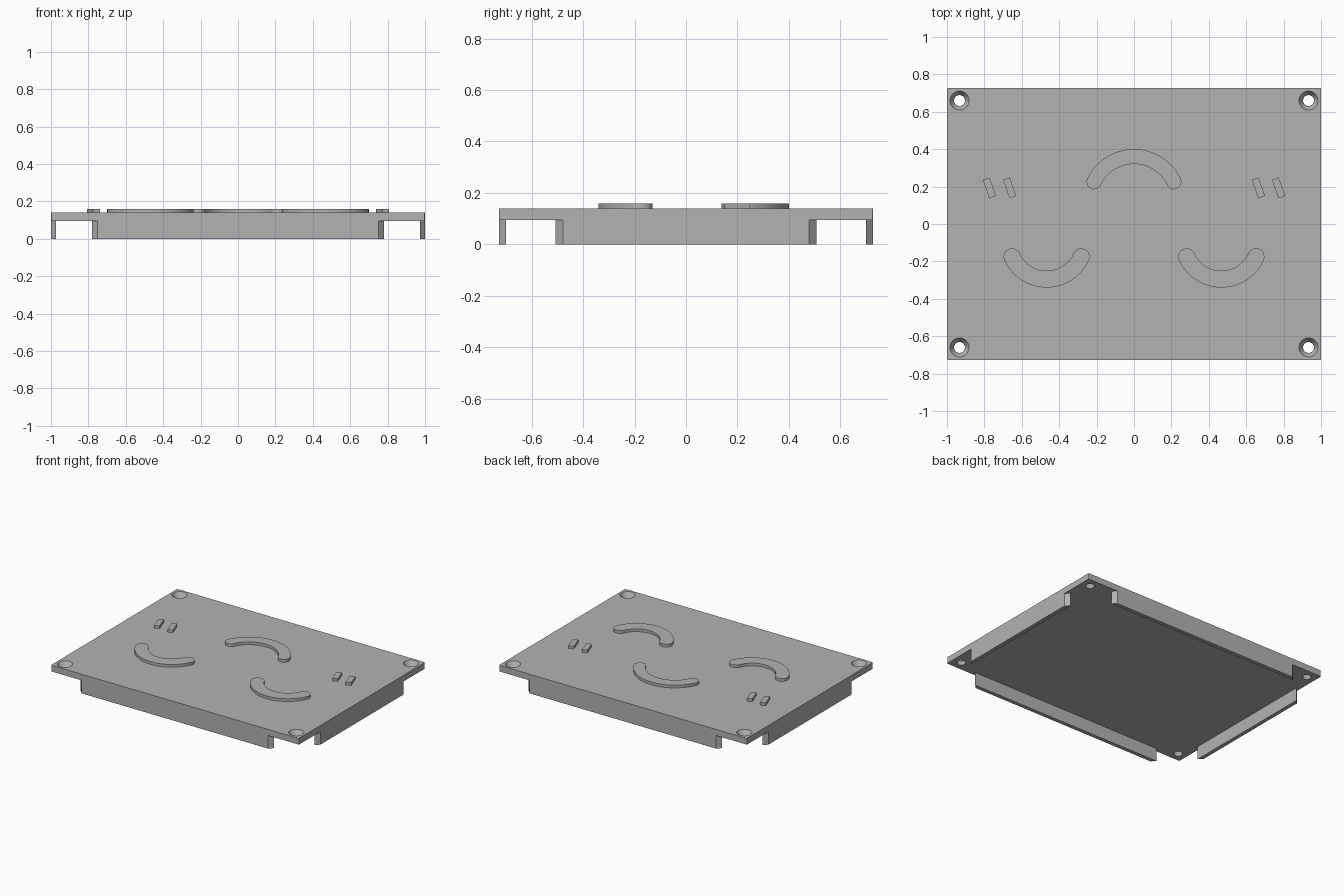
import bpy
import bmesh
from math import atan2, cos, pi, radians, sin

cube = bpy.data.objects.get("Cube")
if cube:
    bpy.data.objects.remove(cube)

W, D = 1.0, 0.727            # half width and half depth of the plate
BASE, TOP, RAISED = 0.095, 0.14, 0.16
WALL = 0.028                 # skirt thickness

grey = bpy.data.materials.new("plain_grey")
grey.use_nodes = True
grey.diffuse_color = (0.45, 0.45, 0.45, 1)
grey.node_tree.nodes["Principled BSDF"].inputs["Base Color"].default_value = grey.diffuse_color


def prism(name, outline, z0, z1, smooth=False):
    """Extrude a counter-clockwise outline from z0 to z1."""
    bm = bmesh.new()
    face = bm.faces.new([bm.verts.new((x, y, z0)) for x, y in outline])
    top = bmesh.ops.extrude_face_region(bm, geom=[face])["geom"]
    for v in top:
        if isinstance(v, bmesh.types.BMVert):
            v.co.z = z1
    bmesh.ops.recalc_face_normals(bm, faces=bm.faces)
    mesh = bpy.data.meshes.new(name)
    bm.to_mesh(mesh)
    bm.free()
    mesh.materials.append(grey)
    obj = bpy.data.objects.new(name, mesh)
    bpy.context.collection.objects.link(obj)
    if smooth:
        bpy.ops.object.select_all(action="DESELECT")
        obj.select_set(True)
        bpy.context.view_layer.objects.active = obj
        bpy.ops.object.shade_smooth_by_angle(angle=radians(30))
    return obj


def arc(cx, cy, r, a0, a1, n):
    return [(cx + r * cos(a0 + (a1 - a0) * i / n),
             cy + r * sin(a0 + (a1 - a0) * i / n)) for i in range(n + 1)]


# Cover plate with slightly rounded corners
R = 0.006
outline = []
for k, (sx, sy) in enumerate([(1, 1), (-1, 1), (-1, -1), (1, -1)]):
    outline += arc(sx * (W - R), sy * (D - R), R, k * pi / 2, (k + 1) * pi / 2, 4)
plate = prism("cover_plate", outline, BASE, TOP)

# Countersunk screw holes in the corners
for sx in (-1, 1):
    for sy in (-1, 1):
        bm = bmesh.new()
        rings = []
        for r, z in [(0.029, BASE - 0.02), (0.029, BASE + 0.01),
                     (0.051, TOP), (0.051, TOP + 0.02)]:
            rings.append([bm.verts.new((x, y, z)) for x, y in
                          arc(sx * 0.933, sy * 0.66, r, 0, 2 * pi, 32)[:-1]])
        bm.faces.new(rings[0][::-1])
        bm.faces.new(rings[-1])
        for low, high in zip(rings, rings[1:]):
            for i in range(32):
                j = (i + 1) % 32
                bm.faces.new((low[i], low[j], high[j], high[i]))
        mesh = bpy.data.meshes.new("screw_hole_cutter")
        bm.to_mesh(mesh)
        bm.free()
        mesh.materials.append(grey)
        cutter = bpy.data.objects.new("screw_hole_cutter", mesh)
        bpy.context.collection.objects.link(cutter)
        cutter.hide_render = True
        cut = plate.modifiers.new("screw_hole", "BOOLEAN")
        cut.operation, cut.object, cut.solver = "DIFFERENCE", cutter, "EXACT"

# Bake the holes and drop the cutters
mesh = bpy.data.meshes.new_from_object(
    plate.evaluated_get(bpy.context.evaluated_depsgraph_get()))
plate.modifiers.clear()
plate.data = mesh
for obj in [o for o in bpy.data.objects if o.name.startswith("screw_hole_cutter")]:
    bpy.data.objects.remove(obj)

# Skirt walls with mitred ends, wider on the inner side
for s, front, side in [(-1, "front_wall", "right_wall"), (1, "back_wall", "left_wall")]:
    prism(front, [(-0.752, s * D), (0.752, s * D),
                  (0.78, s * (D - WALL)), (-0.78, s * (D - WALL))], 0, BASE)
    prism(side, [(s * W, -0.478), (s * W, 0.478),
                 (s * (W - WALL), 0.506), (s * (W - WALL), -0.506)], 0, BASE)


def curved_rib(name, cx, cy, radius, half, spread, facing):
    """Raised arc with round ends, centred on the direction facing."""
    a0, a1 = facing - spread, facing + spread
    pts = arc(cx, cy, radius + half, a0, a1, 32)
    pts += arc(cx + radius * cos(a1), cy + radius * sin(a1), half, a1, a1 + pi, 12)[1:-1]
    pts += arc(cx, cy, radius - half, a1, a0, 32)
    pts += arc(cx + radius * cos(a0), cy + radius * sin(a0), half, a0 + pi, a0 + 2 * pi, 12)[1:-1]
    prism(name, pts, TOP, RAISED, smooth=True)


# Raised curved ribs
curved_rib("upper_rib", 0, 0.125, 0.236, 0.04, atan2(0.213, 0.1), pi / 2)
for s, name in [(-1, "lower_right_rib"), (1, "lower_left_rib")]:
    curved_rib(name, s * 0.467, -0.092, 0.203, 0.045, atan2(0.185, 0.083), -pi / 2)

# Small slanted bars, two on each side
tilt = radians(19)
for x, name in [(-0.773, "outer_right_bar"), (-0.665, "inner_right_bar"),
                (0.665, "inner_left_bar"), (0.773, "outer_left_bar")]:
    corners = [(-0.019, -0.052), (0.019, -0.052), (0.019, 0.052), (-0.019, 0.052)]
    prism(name, [(x + u * cos(tilt) - v * sin(tilt), 0.193 + u * sin(tilt) + v * cos(tilt))
                 for u, v in corners], TOP, RAISED)
